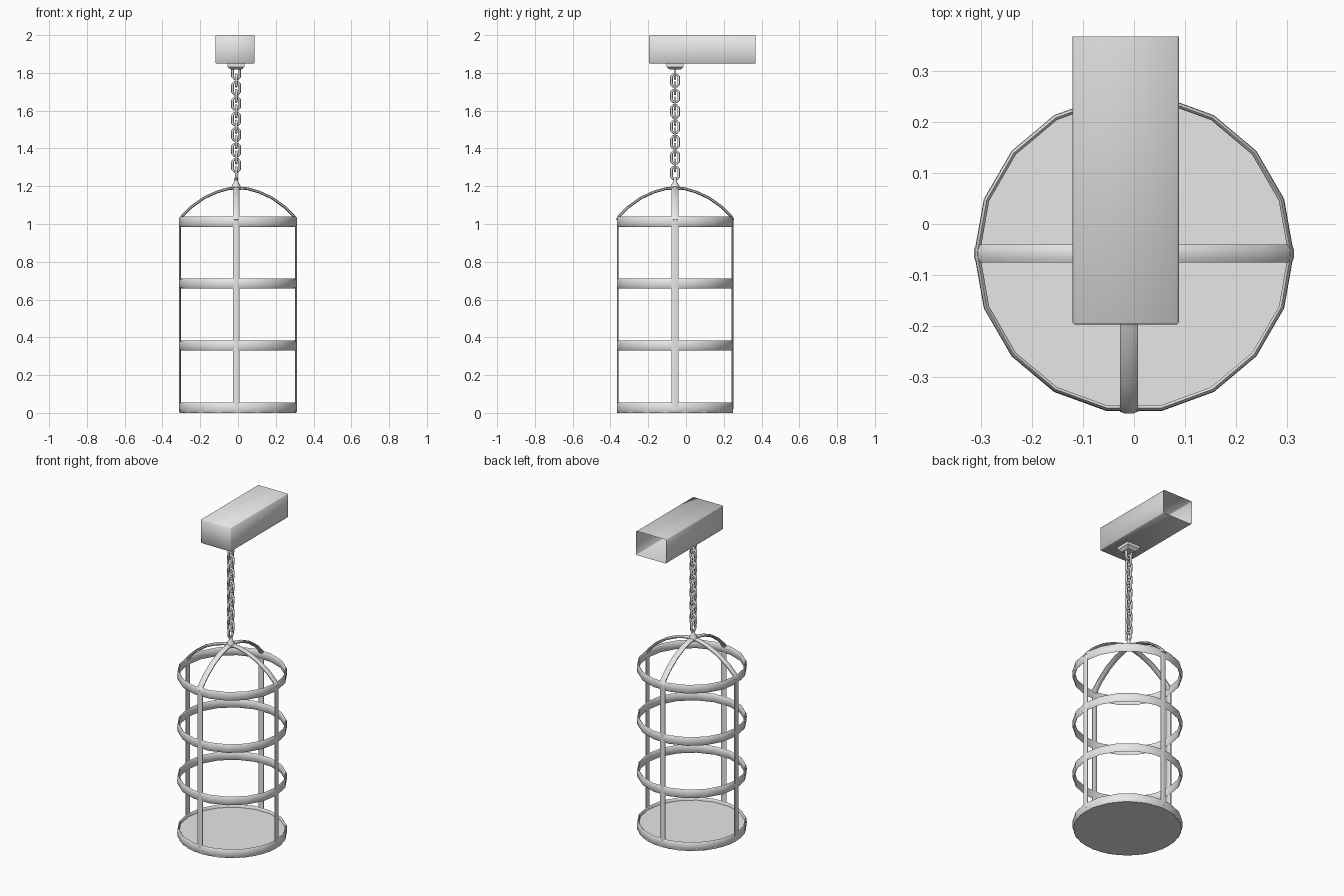
import bpy, bmesh
from math import sin, cos, pi, radians
from mathutils import Vector, Matrix

cube = bpy.data.objects.get("Cube")
if cube:
    bpy.data.objects.remove(cube)

GREY = (0.8, 0.8, 0.8, 1)
metal = bpy.data.materials.new("grey metal")
metal.use_nodes = True
metal.diffuse_color = GREY
metal.node_tree.nodes["Principled BSDF"].inputs["Base Color"].default_value = GREY

CX, CY = -0.01, -0.058        # hanging axis of chain and bars
R = 0.313                     # cage radius
SIDES = 18


def finish(name, bm, angle=50):
    bmesh.ops.recalc_face_normals(bm, faces=bm.faces)
    mesh = bpy.data.meshes.new(name)
    bm.to_mesh(mesh)
    bm.free()
    mesh.materials.append(metal)
    obj = bpy.data.objects.new(name, mesh)
    bpy.context.collection.objects.link(obj)
    bpy.ops.object.select_all(action='DESELECT')
    obj.select_set(True)
    bpy.context.view_layer.objects.active = obj
    bpy.ops.object.shade_smooth_by_angle(angle=radians(angle))
    return obj


def loft(bm, sections, closed=False):
    """Skin a row of equal cross-sections; cap the ends when open."""
    rows = [[bm.verts.new(p) for p in s] for s in sections]
    n = len(rows[0])
    for i in range(len(rows) if closed else len(rows) - 1):
        a, b = rows[i], rows[(i + 1) % len(rows)]
        for j in range(n):
            k = (j + 1) % n
            bm.faces.new((a[j], a[k], b[k], b[j]))
    if not closed:
        bm.faces.new(rows[0])
        bm.faces.new(rows[-1])


def sweep(bm, path, across, half_w, half_t, sides=8, closed=False, matrix=Matrix()):
    """Sweep an ellipse along a planar path; 'across' is the plane normal."""
    pts = [Vector(p) for p in path]
    n = len(pts)
    sections = []
    for i, p in enumerate(pts):
        before = pts[i - 1] if closed or i else p
        after = pts[(i + 1) % n] if closed or i < n - 1 else p
        out = (after - before).normalized().cross(across)
        ring = []
        for j in range(sides):
            t = 2 * pi * (j + 0.5) / sides
            ring.append(matrix @ (p + across * cos(t) * half_w + out * sin(t) * half_t))
        sections.append(ring)
    loft(bm, sections, closed)


# Cage hoops: slightly rounded bands
band = [(R - 0.011, -0.022), (R - 0.006, -0.027), (R - 0.001, -0.02), (R, 0),
        (R - 0.001, 0.02), (R - 0.006, 0.027), (R - 0.011, 0.022)]
hoop_heights = {"base_hoop": 0.027, "lower_hoop": 0.357,
                "middle_hoop": 0.685, "upper_hoop": 1.012}
for name, z in hoop_heights.items():
    bm = bmesh.new()
    loft(bm, [[(r * cos(a), CY + r * sin(a), z + h) for r, h in band]
              for a in (2 * pi * i / SIDES for i in range(SIDES))], closed=True)
    finish(name, bm)

# Cage floor
bm = bmesh.new()
bmesh.ops.create_cone(bm, cap_ends=True, segments=SIDES, radius1=R - 0.005,
                      radius2=R - 0.005, depth=0.035,
                      matrix=Matrix.Translation((0, CY, 0.0175)) @ Matrix.Rotation(pi / 2, 4, 'Z')
                      @ Matrix.Rotation(pi / 2, 4, 'Z'))
finish("cage_floor", bm, 30)

# Four upright bars and the four curved roof bars
roof = [(0.307, 1.02), (0.295, 1.043), (0.25, 1.088), (0.18, 1.138),
        (0.11, 1.17), (0.05, 1.187), (0, 1.191)]
side = Vector((0, 1, 0))
for i, label in enumerate(("left", "back", "right", "front")):
    turn = Matrix.Rotation(i * pi / 2, 4, 'Z')
    dx, dy = (0, CY) if i % 2 == 0 else (CX, CY)
    place = Matrix.Translation((dx, dy, 0)) @ turn
    reach = R - 0.005 if i % 2 == 0 else R * cos(pi / SIDES) - 0.005
    bm = bmesh.new()
    sweep(bm, [(reach, 0, 0.02), (reach, 0, 1.02)], side, 0.019, 0.0055, matrix=place)
    finish(label + "_bar", bm)
    bm = bmesh.new()
    sweep(bm, [(x, 0, z) for x, z in roof], side, 0.019, 0.008, matrix=place)
    finish(label + "_roof_bar", bm)

# Tapered knob joining the roof to the chain
bm = bmesh.new()
loft(bm, [[(CX + r * cos(t), CY + r * sin(t), z) for t in (2 * pi * j / 8 for j in range(8))]
          for r, z in ((0.026, 1.18), (0.022, 1.205), (0.011, 1.222), (0.009, 1.245))])
finish("roof_knob", bm)

# Chain of alternating chamfered links
outline = [(0.009, 0.031), (0.019, 0.021), (0.019, -0.021), (0.009, -0.031),
           (-0.009, -0.031), (-0.019, -0.021), (-0.019, 0.021), (-0.009, 0.031)]
for k in range(14):
    bm = bmesh.new()
    place = Matrix.Translation((CX, CY, 1.27 + 0.0408 * k))
    if k % 2 == 0:
        place = place @ Matrix.Rotation(pi / 2, 4, 'Z')
    sweep(bm, [(x, 0, z) for x, z in outline], side, 0.007, 0.007,
          sides=6, closed=True, matrix=place)
    finish("chain_link_%d" % (k + 1), bm, 65)

# Square mounting plate under the beam
bm = bmesh.new()
corners = ((-1, -1), (1, -1), (1, 1), (-1, 1))
loft(bm, [[(CX + s * x, CY + s * y, z) for x, y in corners]
          for s, z in ((0.028, 1.817), (0.045, 1.832), (0.045, 1.855))])
finish("chain_mount", bm, 30)

# Ceiling beam: a box left open at the back
bm = bmesh.new()
bmesh.ops.create_cube(bm, size=1, matrix=Matrix.Translation((-0.016, 0.085, 1.925))
                      @ Matrix.Diagonal((0.208, 0.564, 0.15, 1)))
bmesh.ops.delete(bm, geom=[f for f in bm.faces if f.calc_center_median().y > 0.36],
                 context='FACES')
bmesh.ops.bevel(bm, geom=[e for e in bm.edges if len(e.link_faces) == 2],
                offset=0.004, segments=1, affect='EDGES')
finish("ceiling_beam", bm)
